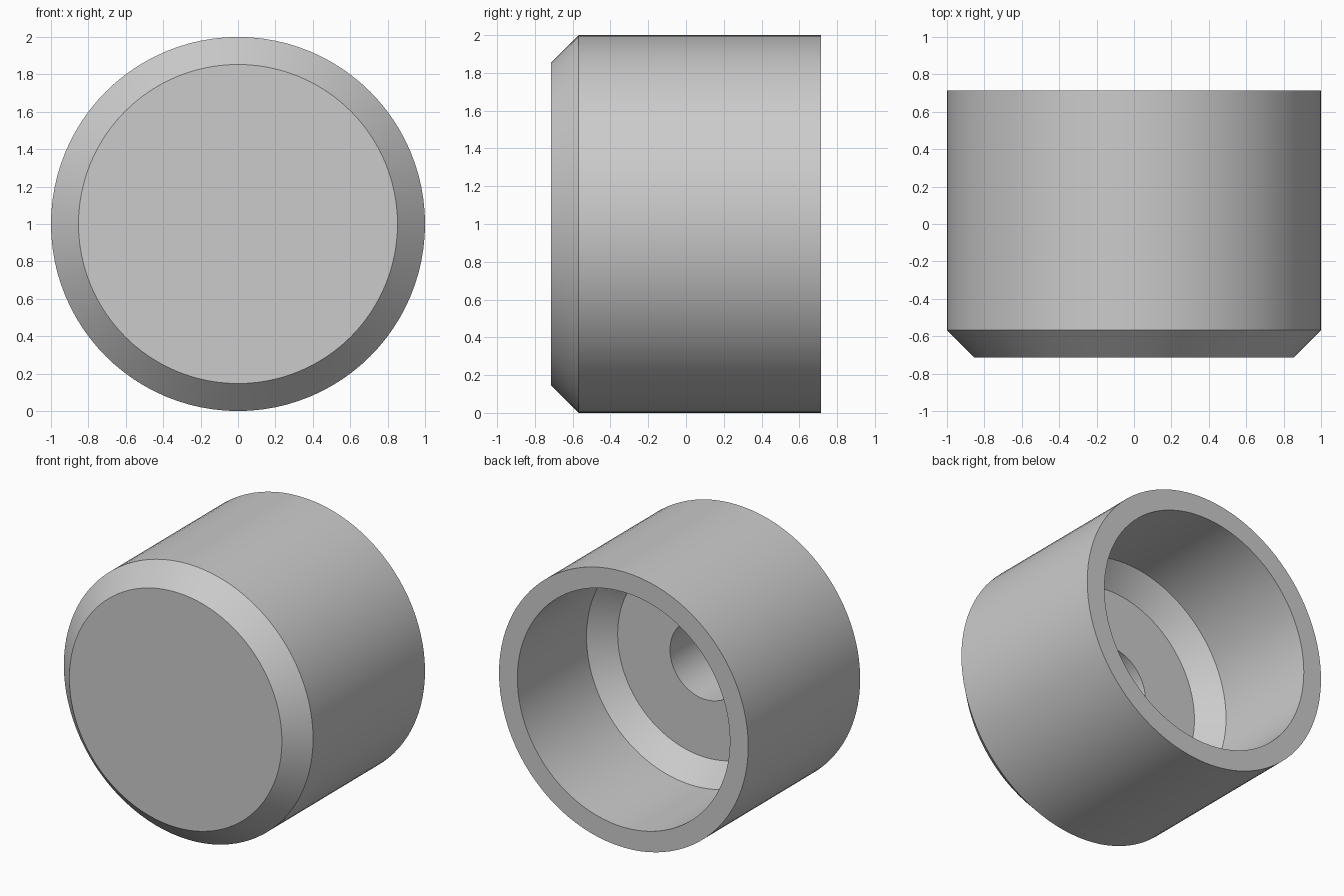
import bpy
import bmesh
from math import radians, tau
from mathutils import Vector

if "Cube" in bpy.data.objects:
    bpy.data.objects.remove(bpy.data.objects["Cube"], do_unlink=True)

# One plain grey for the whole cap
grey = bpy.data.materials.new("plain grey")
grey.use_nodes = True
colour = (0.6, 0.6, 0.6, 1)
grey.diffuse_color = colour
grey.node_tree.nodes["Principled BSDF"].inputs["Base Color"].default_value = colour

# Half section as (radius, y): outer shell, then the hollow and its blind bore
HALF = 0.715
BEVEL = 0.147
FLOOR = HALF - 0.94
BORE_END = HALF - 1.36
section = [
    (0, -HALF), (1 - BEVEL, -HALF), (1, BEVEL - HALF), (1, HALF),
    (0.853, HALF), (0.853, FLOOR + BEVEL), (0.706, FLOOR),
    (0.286, FLOOR), (0.286, BORE_END), (0, BORE_END),
]

# Turn the section around the front-to-back axis
bm = bmesh.new()
verts = [bm.verts.new((r, y, 1)) for r, y in section]
edges = [bm.edges.new(pair) for pair in zip(verts, verts[1:])]
bmesh.ops.spin(bm, geom=verts + edges, cent=Vector((0, 0, 1)),
               axis=Vector((0, 1, 0)), angle=tau, steps=96)
bmesh.ops.remove_doubles(bm, verts=bm.verts, dist=0.0001)
bmesh.ops.recalc_face_normals(bm, faces=bm.faces)

mesh = bpy.data.meshes.new("hollow_cap")
bm.to_mesh(mesh)
bm.free()
mesh.materials.append(grey)
cap = bpy.data.objects.new("hollow_cap", mesh)
bpy.context.collection.objects.link(cap)

# Smooth round walls with crisp rims
bpy.ops.object.select_all(action="DESELECT")
cap.select_set(True)
bpy.context.view_layer.objects.active = cap
bpy.ops.object.shade_smooth_by_angle(angle=radians(30))
